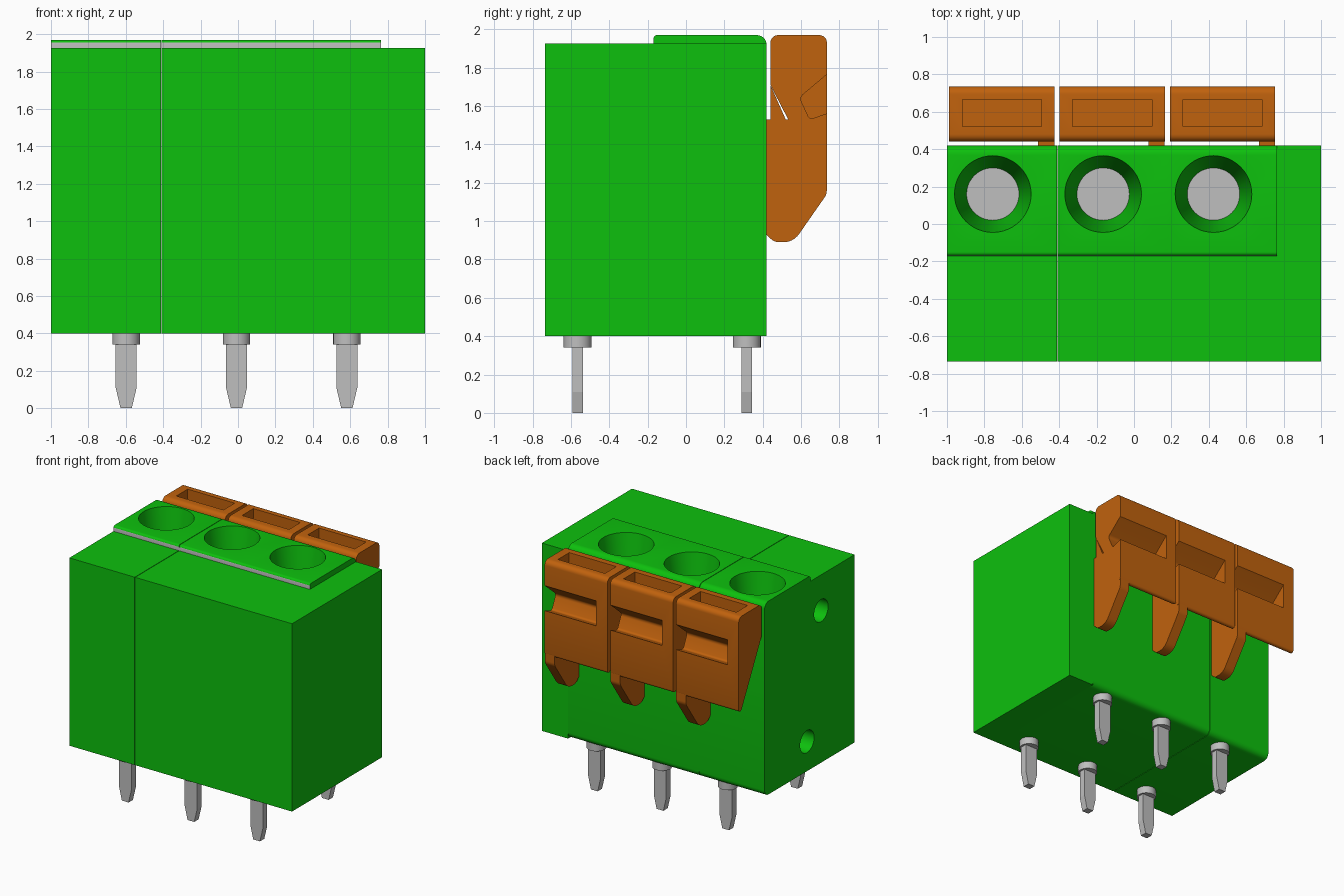
import bpy, bmesh, math
from mathutils import Vector

cube = bpy.data.objects.get("Cube")
if cube:
    bpy.data.objects.remove(cube, do_unlink=True)


def material(name, r, g, b):
    m = bpy.data.materials.new(name)
    m.use_nodes = True
    m.diffuse_color = (r, g, b, 1)
    m.node_tree.nodes["Principled BSDF"].inputs["Base Color"].default_value = (r, g, b, 1)
    return m


green = material("housing green", 0.004, 0.53, 0.004)
orange = material("lever orange", 0.53, 0.122, 0.004)
silver = material("metal grey", 0.52, 0.52, 0.52)


def rounded(points, steps=6):
    """Outline from (a, b[, radius]) corners, with the given corners rounded."""
    out, n = [], len(points)
    for i, p in enumerate(points):
        c = Vector(p[:2])
        if len(p) < 3:
            out.append(c)
            continue
        u = (Vector(points[i - 1][:2]) - c).normalized()
        v = (Vector(points[(i + 1) % n][:2]) - c).normalized()
        half = u.angle(v) / 2
        centre = c + (u + v).normalized() * p[2] / math.sin(half)
        start = c + u * p[2] / math.tan(half) - centre
        end = c + v * p[2] / math.tan(half) - centre
        sweep = start.angle_signed(end)
        for k in range(steps + 1):
            a = -sweep * k / steps
            out.append(centre + Vector((start.x * math.cos(a) - start.y * math.sin(a),
                                        start.x * math.sin(a) + start.y * math.cos(a))))
    return out


def prism(name, points, lo, hi, mat=None, axis="x"):
    """Extrude an outline along x (outline in y, z) or along y (outline in x, z)."""
    bm = bmesh.new()
    ends = [[bm.verts.new((w, p.x, p.y) if axis == "x" else (p.x, w, p.y))
             for p in rounded(points)] for w in (lo, hi)]
    for ring in ends:
        bm.faces.new(ring)
    n = len(ends[0])
    for i in range(n):
        j = (i + 1) % n
        bm.faces.new((ends[0][i], ends[0][j], ends[1][j], ends[1][i]))
    bmesh.ops.recalc_face_normals(bm, faces=bm.faces)
    mesh = bpy.data.meshes.new(name)
    bm.to_mesh(mesh)
    bm.free()
    ob = bpy.data.objects.new(name, mesh)
    bpy.context.collection.objects.link(ob)
    if mat:
        mesh.materials.append(mat)
    return ob


def box(name, x0, x1, y0, y1, z0, z1):
    return prism(name, [(y0, z0), (y1, z0), (y1, z1), (y0, z1)], x0, x1)


def cone(name, r1, r2, depth, location, rotation=(0, 0, 0)):
    bpy.ops.mesh.primitive_cone_add(vertices=48, radius1=r1, radius2=r2, depth=depth,
                                    location=location, rotation=rotation)
    ob = bpy.context.object
    ob.name = name
    return ob


def activate(ob):
    bpy.ops.object.select_all(action="DESELECT")
    ob.select_set(True)
    bpy.context.view_layer.objects.active = ob


def cut(ob, cutters):
    for c in cutters:
        c.hide_render = True
        activate(ob)
        mod = ob.modifiers.new("cut", "BOOLEAN")
        mod.operation, mod.solver, mod.object = "DIFFERENCE", "EXACT", c
        bpy.ops.object.modifier_apply(modifier=mod.name)
        bpy.data.objects.remove(c, do_unlink=True)


def smooth(ob):
    activate(ob)
    bpy.ops.object.shade_smooth_by_angle(angle=math.radians(30))


FRONT, BACK, BOTTOM, DECK, TOP = -0.735, 0.42, 0.4, 1.925, 1.97
STEP, FLOOR, PITCH = -0.17, 1.52, 0.59

# Housing modules with a raised rear strip and tapered wire holes
module_profile = [(FRONT, BOTTOM), (BACK, BOTTOM, 0.05), (BACK, TOP, 0.05),
                  (STEP, TOP, 0.02), (STEP, DECK), (FRONT, DECK)]
spans = [(-1, -0.413), (-0.409, 0.175), (0.175, 0.765)]
for i, (x0, x1) in enumerate(spans):
    module = prism(f"housing_module_{i + 1}", module_profile, x0, x1, green)
    depth = TOP - FLOOR
    extra = 0.05
    cutters = [cone("wire_hole_cutter", 0.14, 0.205 + 0.065 * extra / depth, depth + extra,
                    (-0.755 + PITCH * i, 0.16, FLOOR + (depth + extra) / 2))]
    if i == 0:
        # Locating sockets in the end face
        for y, z in ((-0.305, 1.635), (-0.125, 0.64)):
            cutters.append(cone("socket_cutter", 0.09, 0.09, 0.4, (-1, y, z),
                                (0, math.pi / 2, 0)))
    cut(module, cutters)
    # Metal colour on hole floors and on the front of the raised strip
    module.data.materials.clear()
    module.data.materials.append(green)
    module.data.materials.append(silver)
    for f in module.data.polygons:
        floor = f.normal.z > 0.9 and abs(f.center.z - FLOOR) < 0.01
        lip = f.normal.y < -0.99 and f.center.z > DECK and f.center.y < STEP + 0.001
        f.material_index = 1 if floor or lip else 0
    smooth(module)

# Plain end plate
prism("end_plate", [(FRONT, BOTTOM), (BACK, BOTTOM), (BACK, DECK), (FRONT, DECK)],
      0.765, 1, green)

# Release levers with a top pocket, a finger notch and a narrow lower tab
lever_profile = [(0.44, TOP, 0.04), (0.735, TOP, 0.04), (0.735, 1.14, 0.02), (0.44, 1.71)]
tab_profile = [(0.41, 1.53), (0.44, 1.53), (0.44, 1.71), (0.52, 1.53), (0.734, 1.53),
               (0.734, 1.14, 0.06), (0.56, 0.89, 0.1), (0.46, 0.89, 0.06), (0.41, 0.94)]
notch_profile = [(0.80, 1.82), (0.592, 1.645, 0.03), (0.645, 1.53, 0.02), (0.80, 1.585)]
for i in range(3):
    x0, x1 = -0.988 + PITCH * i, -0.425 + PITCH * i
    lever = prism(f"lever_{i + 1}", lever_profile, x0, x1, orange)
    cut(lever, [box("pocket_cutter", x0 + 0.07, x1 - 0.07, 0.52, 0.665, TOP - 0.13, TOP + 0.1),
                prism("notch_cutter", notch_profile, x0 + 0.1, x1 + 0.1)])
    smooth(lever)
    smooth(prism(f"lever_tab_{i + 1}", tab_profile, x1 - 0.088, x1 - 0.001, orange))

# Solder pins: round collar above a flat tapered blade
for row, y in (("front", -0.565), ("back", 0.317)):
    for i in range(3):
        x = -0.598 + PITCH * i
        collar = cone(f"{row}_pin_collar_{i + 1}", 0.073, 0.073, 0.07, (x, y, 0.375))
        collar.data.materials.append(silver)
        smooth(collar)
        blade = [(x - 0.056, 0.36), (x - 0.056, 0.11), (x - 0.03, 0),
                 (x + 0.03, 0), (x + 0.056, 0.11), (x + 0.056, 0.36)]
        prism(f"{row}_pin_blade_{i + 1}", blade, y - 0.028, y + 0.028, silver, "y")
